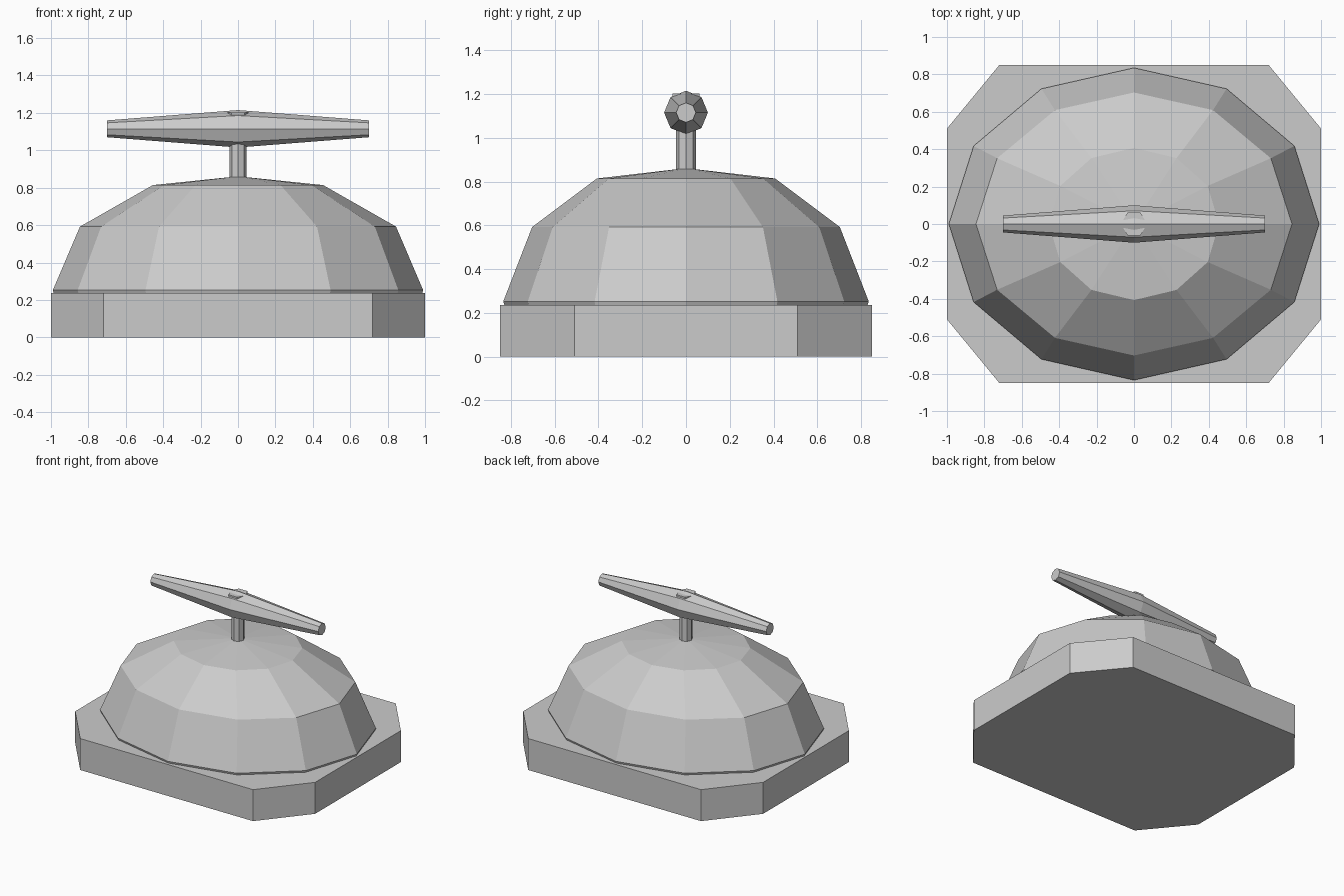
import bpy
from math import cos, sin, tau

if "Cube" in bpy.data.objects:
    bpy.data.objects.remove(bpy.data.objects["Cube"])


def loft(name, rings):
    """Skin equal-length rings of points and cap both ends."""
    n = len(rings[0])
    verts = [p for ring in rings for p in ring]
    faces = [(i * n + j, i * n + (j + 1) % n, (i + 1) * n + (j + 1) % n, (i + 1) * n + j)
             for i in range(len(rings) - 1) for j in range(n)]
    faces.append(tuple(reversed(range(n))))
    faces.append(tuple(range(len(verts) - n, len(verts))))
    mesh = bpy.data.meshes.new(name)
    mesh.from_pydata(verts, [], faces)
    mesh.update()
    obj = bpy.data.objects.new(name, mesh)
    bpy.context.collection.objects.link(obj)
    return obj


def ring_z(rx, ry, z, n):
    return [(rx * cos(tau * j / n), ry * sin(tau * j / n), z) for j in range(n)]


def ring_x(r, x, z, n):
    return [(x, r * cos(tau * j / n), z + r * sin(tau * j / n)) for j in range(n)]


# Chamfered rectangular base
corners = [(1, -0.51), (1, 0.51), (0.72, 0.85), (-0.72, 0.85),
           (-1, 0.51), (-1, -0.51), (-0.72, -0.85), (0.72, -0.85)]
loft("base", [[(x, y, z) for x, y in corners] for z in (0, 0.237)])

# Twelve-sided faceted dome with a shallow conical top
dome_profile = [(0.985, 0.83, 0.237), (0.99, 0.835, 0.252), (0.845, 0.703, 0.592),
                (0.455, 0.407, 0.814), (0.01, 0.01, 0.86)]
loft("dome", [ring_z(rx, ry, z, 12) for rx, ry, z in dome_profile])

# Stem between dome and handle
loft("stem", [ring_z(0.045, 0.045, z, 8) for z in (0.82, 1.12)])

# Octagonal handle bar, thickest in the middle
loft("handle", [ring_x(r, x, 1.115, 8) for r, x in
                ((0.045, -0.7), (0.1, 0), (0.045, 0.7))])

# Hexagonal bolt head just breaking the top of the handle
loft("bolt_head", [ring_z(0.07, 0.07, z, 6) for z in (1.13, 1.202)])
